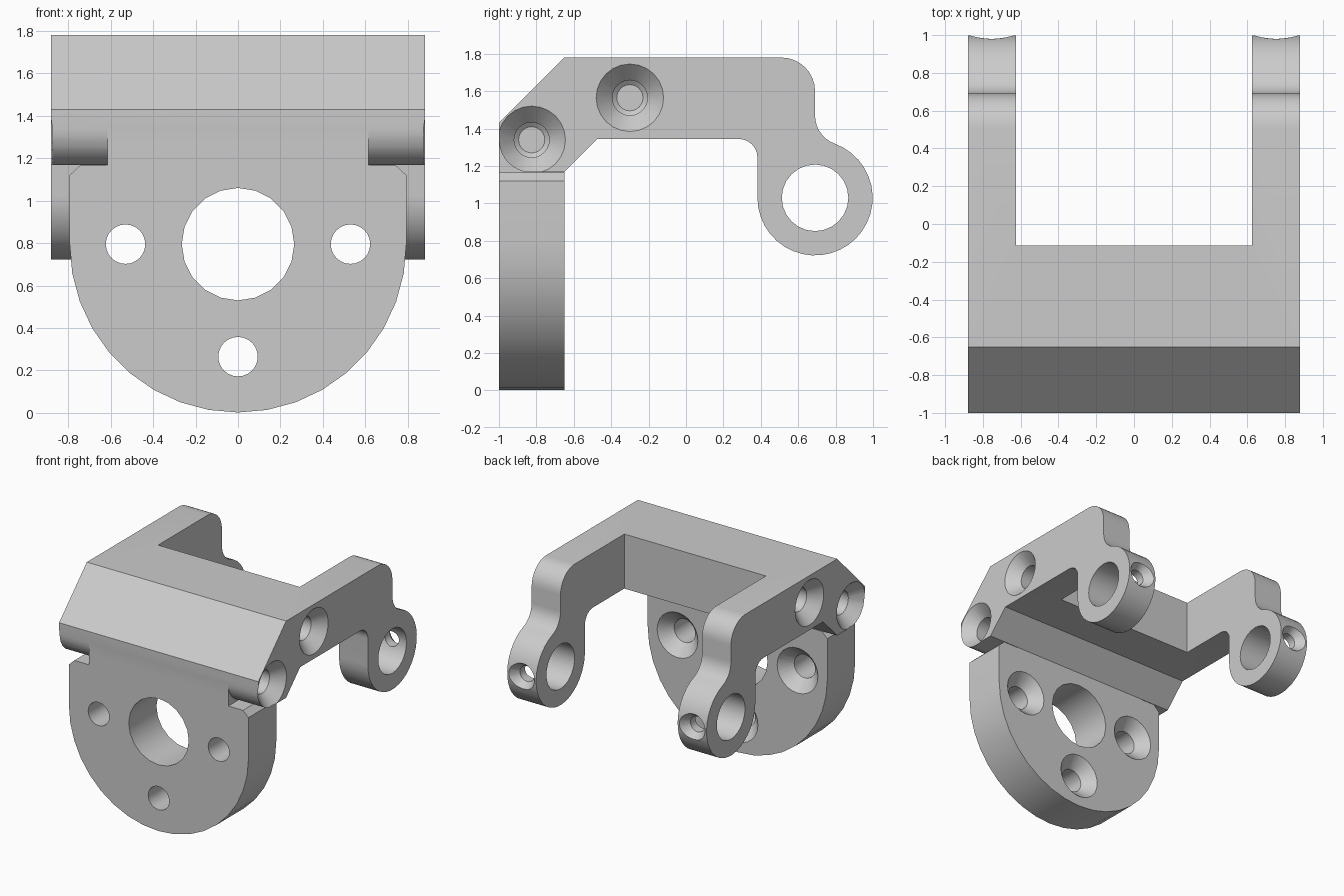
import bpy, bmesh, math
from mathutils import Vector

cube = bpy.data.objects.get("Cube")
if cube:
    bpy.data.objects.remove(cube, do_unlink=True)

grey = bpy.data.materials.new("light grey")
grey.use_nodes = True
COLOUR = (0.6, 0.6, 0.6, 1)
grey.diffuse_color = COLOUR
grey.node_tree.nodes["Principled BSDF"].inputs["Base Color"].default_value = COLOUR


def finish(name, bm):
    bmesh.ops.recalc_face_normals(bm, faces=bm.faces)
    mesh = bpy.data.meshes.new(name)
    bm.to_mesh(mesh)
    bm.free()
    mesh.materials.append(grey)
    obj = bpy.data.objects.new(name, mesh)
    bpy.context.collection.objects.link(obj)
    return obj


def arc(cx, cy, r, start, end, steps):
    angles = [math.radians(start + (end - start) * i / steps) for i in range(steps + 1)]
    return [(cx + r * math.cos(a), cy + r * math.sin(a)) for a in angles]


def prism(name, outline, axis, low, high):
    """Extrude an outline, (y, z) along x or (x, z) along y."""
    bm = bmesh.new()
    def place(p, t):
        return (t, p[0], p[1]) if axis == "x" else (p[0], t, p[1])
    a = [bm.verts.new(place(p, low)) for p in outline]
    b = [bm.verts.new(place(p, high)) for p in outline]
    bm.faces.new(a)
    bm.faces.new(b)
    for i in range(len(a)):
        j = (i + 1) % len(a)
        bm.faces.new((a[i], a[j], b[j], b[i]))
    return finish(name, bm)


def drill(name, origin, direction, steps, sides=24):
    """Turned cutter from (depth, radius) steps along a direction."""
    bm = bmesh.new()
    turn = Vector(direction).to_track_quat("Z", "Y")
    rings = []
    for depth, r in steps:
        ring = [bm.verts.new(Vector(origin) + turn @ Vector((x, y, depth)))
                for x, y in arc(0, 0, r, 0, 360, sides)[:-1]]
        rings.append(ring)
    bm.faces.new(rings[0])
    bm.faces.new(rings[-1])
    for a, b in zip(rings, rings[1:]):
        for i in range(sides):
            j = (i + 1) % sides
            bm.faces.new((a[i], a[j], b[j], b[i]))
    return finish(name, bm)


def combine(target, tool, operation):
    mod = target.modifiers.new("combine", "BOOLEAN")
    mod.operation = operation
    mod.solver = "EXACT"
    mod.object = tool
    bpy.context.view_layer.objects.active = target
    bpy.ops.object.modifier_apply(modifier=mod.name)
    bpy.data.objects.remove(tool, do_unlink=True)


# Bracket: side silhouette with rounded shoulder and eye
RING_Y, RING_Z, RING_R = 0.69, 1.03, 0.308
FILLET = 0.16
rise = math.sqrt((RING_R + FILLET) ** 2 - FILLET ** 2)
lean = math.degrees(math.atan2(rise, FILLET))
outline = [(-1, 1.168), (-1, 1.43), (-0.65, 1.78)]
outline += arc(0.51, 1.6, 0.18, 90, 0, 8)
outline += arc(RING_Y + FILLET, RING_Z + rise, FILLET, 180, 180 + lean, 7)
outline += arc(RING_Y, RING_Z, RING_R, lean, -180, 26)[1:]
outline += arc(0.282, 1.245, 0.1, 0, 90, 6)
outline += [(-0.473, 1.345), (-0.65, 1.168)]
bracket = prism("hinge_bracket", outline, "x", -0.88, 0.88)

# Gap between the two arms
gap = prism("arm_gap", [(-0.115, 0.5), (1.2, 0.5), (1.2, 2), (-0.115, 2)], "x", -0.625, 0.625)
combine(bracket, gap, "DIFFERENCE")

# Rounded lower front corners
corner = [(-1.1, 1.34), (-1.1, 1.1), (-0.825, 1.1)] + arc(-0.825, 1.34, 0.175, 270, 180, 8)
for low, high in ((-1, -0.615), (0.615, 1)):
    combine(bracket, prism("corner_round", corner, "x", low, high), "DIFFERENCE")

# Round mounting plate with a neck that runs up into the bracket
half = [(0.615, 1.25), (0.615, 1.165), (0.745, 1.165), (0.793, 1.12)]
plate_outline = half + arc(0, 0.795, 0.793, 0, -180, 18)
plate_outline += [(-x, z) for x, z in reversed(half)]
plate = prism("mounting_plate", plate_outline, "y", -1, -0.65)
combine(bracket, plate, "UNION")

# Plate holes: large centre bore and three countersunk screw holes
combine(bracket, drill("centre_bore", (0, -0.5, 0.795), (0, -1, 0), [(0, 0.265), (0.7, 0.265)], 20),
        "DIFFERENCE")
for x, z in ((-0.53, 0.795), (0.53, 0.795), (0, 0.265)):
    steps = [(-0.01, 0.19), (0.09, 0.093), (0.5, 0.093)]
    combine(bracket, drill("plate_screw", (x, -0.65, z), (0, -1, 0), steps), "DIFFERENCE")

# Arm holes, the same on both sides
for side in (-1, 1):
    for y, z in ((-0.825, 1.34), (-0.3, 1.565)):
        steps = [(-0.01, 0.19), (0.09, 0.094), (0.4, 0.094), (0.42, 0.07)]
        combine(bracket, drill("side_screw", (side * 0.88, y, z), (-side, 0, 0), steps), "DIFFERENCE")
    combine(bracket, drill("eye_bore", (side * 0.5, RING_Y, RING_Z), (side, 0, 0),
                           [(0, 0.178), (0.5, 0.178)]), "DIFFERENCE")
    combine(bracket, drill("set_screw", (side * 0.753, 1, RING_Z), (0, -1, 0),
                           [(-0.01, 0.124), (0.07, 0.062), (0.25, 0.062)]), "DIFFERENCE")

# Smooth curved walls, sharp edges kept
bpy.ops.object.select_all(action="DESELECT")
bracket.select_set(True)
bpy.context.view_layer.objects.active = bracket
bpy.ops.object.shade_smooth_by_angle()
